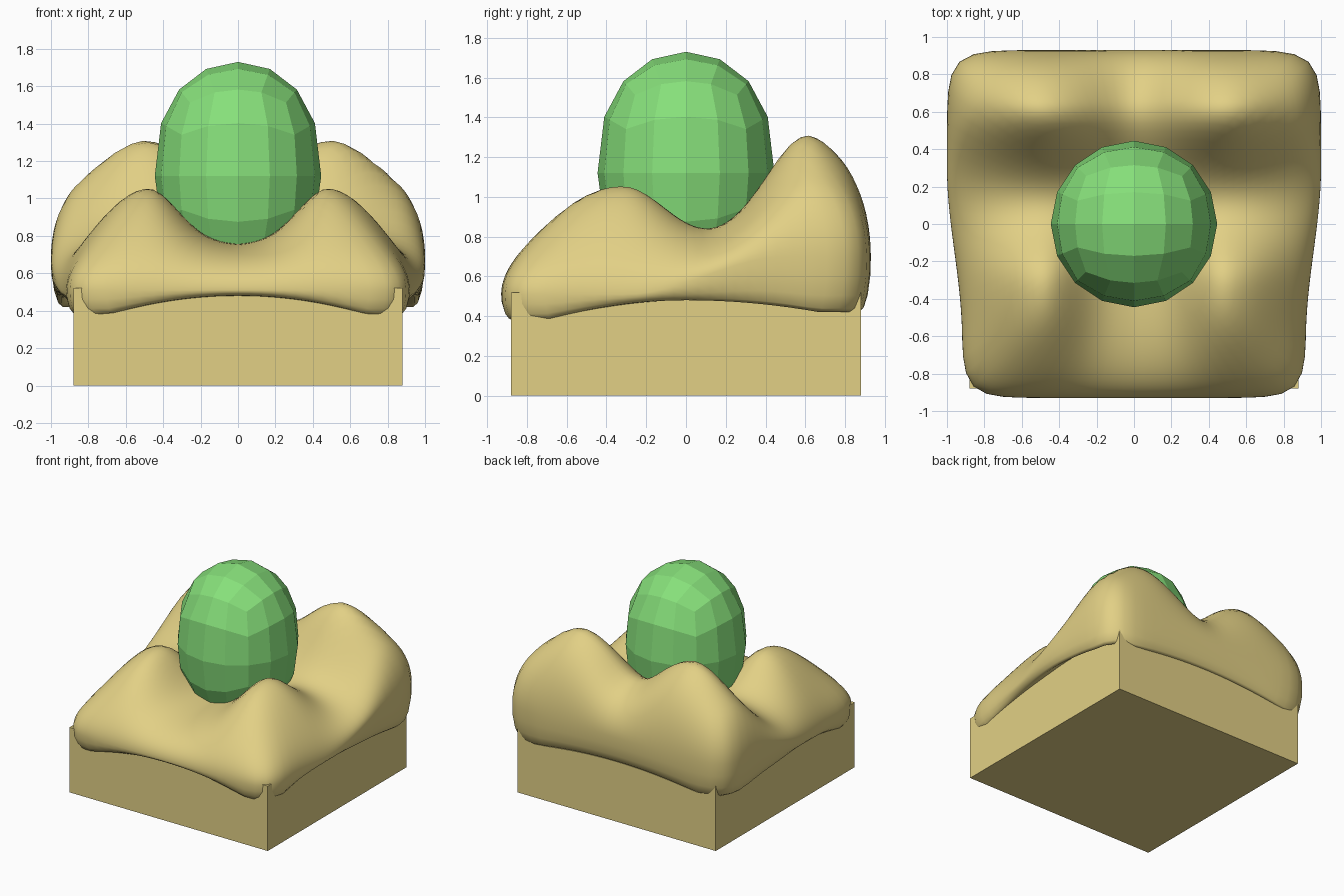
import bpy, bmesh, math

if "Cube" in bpy.data.objects:
    bpy.data.objects.remove(bpy.data.objects["Cube"])


def material(name, rgb):
    m = bpy.data.materials.new(name)
    m.diffuse_color = (*rgb, 1)
    m.use_nodes = True
    m.node_tree.nodes["Principled BSDF"].inputs["Base Color"].default_value = m.diffuse_color
    return m


gold = material("soft gold", (0.76, 0.63, 0.235))
green = material("egg green", (0.24, 0.74, 0.195))


def finish(bm, name, mat, smooth=False):
    bmesh.ops.recalc_face_normals(bm, faces=bm.faces)
    me = bpy.data.meshes.new(name)
    bm.to_mesh(me)
    bm.free()
    me.materials.append(mat)
    for p in me.polygons:
        p.use_smooth = smooth
    ob = bpy.data.objects.new(name, me)
    bpy.context.collection.objects.link(ob)
    return ob


def bell(d, width):
    return math.exp(-0.5 * (d / width) ** 2)


def step(t):
    t = max(0.0, min(1.0, t))
    return t * t * (3 - 2 * t)


# Square plinth
bm = bmesh.new()
bmesh.ops.create_cube(bm, size=1)
for v in bm.verts:
    v.co = (v.co.x * 1.76, v.co.y * 1.76, (v.co.z + 0.5) * 0.52)
finish(bm, "plinth", gold)

# Egg: cube sphere, blunter towards the top
bm = bmesh.new()
bmesh.ops.create_cube(bm, size=2)
bmesh.ops.subdivide_edges(bm, edges=bm.edges[:], cuts=3, use_grid_fill=True)
for v in bm.verts:
    for i in range(3):
        v.co[i] = math.tan(v.co[i] * math.pi / 4)
    n = v.co.normalized()
    up = 0.61 * n.z ** 0.8 if n.z > 0 else 0.64 * n.z
    v.co = (n.x * 0.445, n.y * 0.445, 1.12 + up)
finish(bm, "egg", green)


# Cushion: lumpy top, rounded rim and tucked-under hem
def top_height(x, y):
    a = abs(x)
    ridge = 0.66 - 0.33 * bell(x, 0.21) - 0.14 * step((a - 0.45) / 0.4)
    back = ridge * bell(min(y - 0.66, 0), 0.24)
    front = 0.32 * bell(a - 0.5, 0.17 if a < 0.5 else 0.28)
    front *= bell(y + 0.32, 0.22 if y > -0.32 else 0.36)
    return 0.755 + back + front


def plan(angle, s):
    c, k = math.cos(angle), math.sin(angle)
    r = s / (abs(c) ** 10 + abs(k) ** 10) ** 0.1
    y = 0.93 * r * k
    width = 0.92 + 0.08 * step((y + 0.6) / 0.9)
    return width * r * c, y


def rim_height(y):
    return 0.51 + 0.19 * step((y + 0.3) / 0.8)


def hem_height(x, y):
    corner = min(1, 1.8 * (x / 0.92) ** 2 * (y / 0.92) ** 2)
    return 0.48 - (0.11 if y < 0 else 0.06) * corner


SEG = 96
bm = bmesh.new()
rings = []
# Rows that cover the top, closer together near the rim
for i in range(1, 29):
    s = math.sin(i / 28 * math.pi / 2)
    row = []
    for j in range(SEG):
        x, y = plan(2 * math.pi * j / SEG, s)
        e = rim_height(y)
        z = e + (top_height(x, y) - e) * math.sqrt(max(0, 1 - s ** 4))
        row.append(bm.verts.new((x, y, z)))
    rings.append(row)
# Rows from rim to hem, then back into the plinth
for s, t in ((0.998, 0.35), (0.985, 0.7), (0.965, 0.93), (0.945, 1.0), (0.92, 0.9), (0.86, 0.7)):
    row = []
    for j in range(SEG):
        x, y = plan(2 * math.pi * j / SEG, s)
        e, h = rim_height(y), hem_height(x, y)
        row.append(bm.verts.new((x, y, e + (h - e) * t)))
    rings.append(row)
centre = bm.verts.new((0, 0, top_height(0, 0)))
for j in range(SEG):
    k = (j + 1) % SEG
    bm.faces.new((centre, rings[0][j], rings[0][k]))
    for a, b in zip(rings, rings[1:]):
        bm.faces.new((a[j], b[j], b[k], a[k]))
finish(bm, "cushion", gold, smooth=True)
